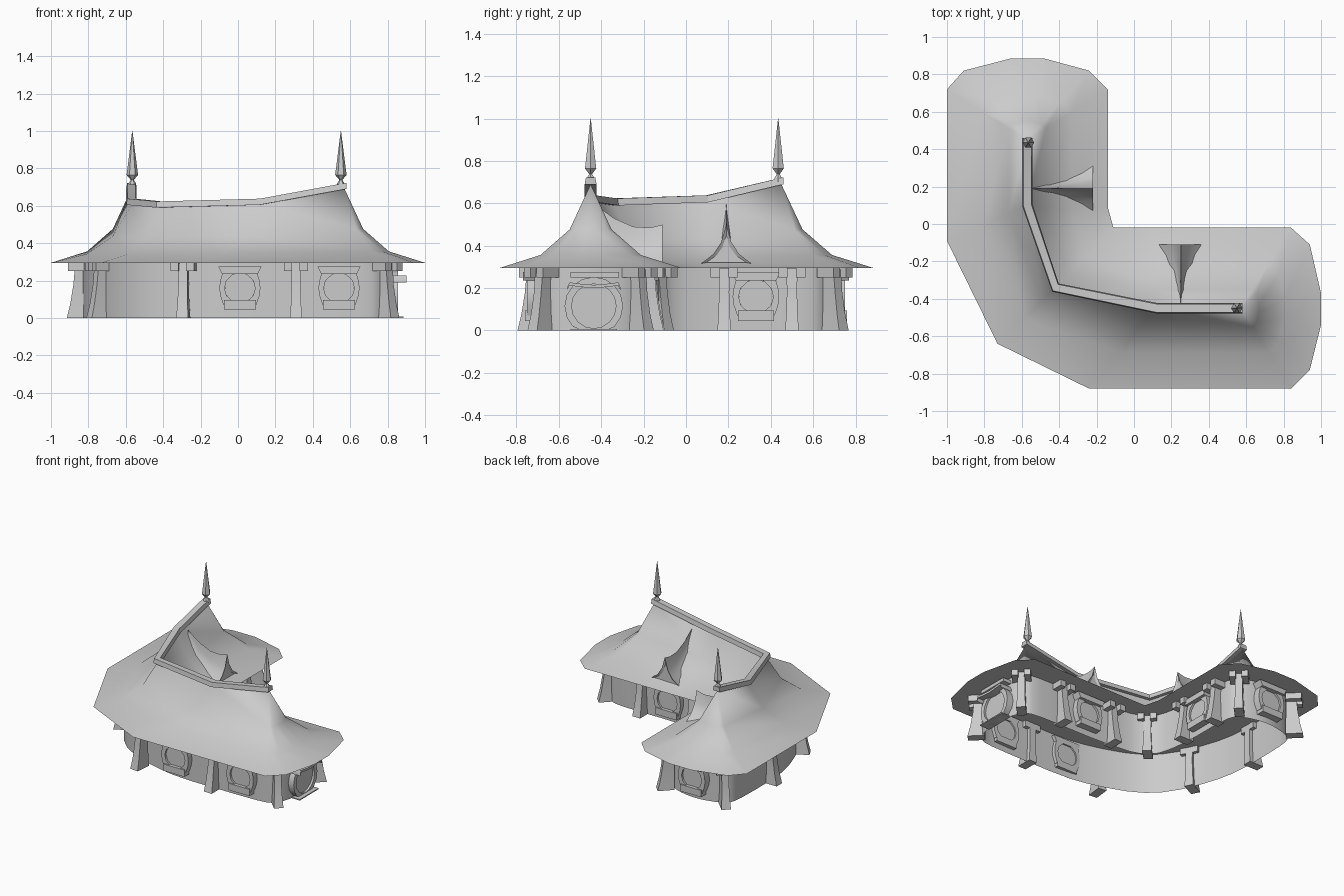
import bpy, bmesh
from math import radians, pi, cos, sin
from mathutils import Matrix, Vector

if "Cube" in bpy.data.objects:
    bpy.data.objects.remove(bpy.data.objects["Cube"])


def make(name, verts, faces, angle=35):
    me = bpy.data.meshes.new(name)
    me.from_pydata([tuple(v) for v in verts], [], faces)
    bm = bmesh.new()
    bm.from_mesh(me)
    bmesh.ops.remove_doubles(bm, verts=bm.verts, dist=0.0005)
    bmesh.ops.recalc_face_normals(bm, faces=bm.faces)
    bm.to_mesh(me)
    bm.free()
    ob = bpy.data.objects.new(name, me)
    bpy.context.collection.objects.link(ob)
    bpy.ops.object.select_all(action='DESELECT')
    ob.select_set(True)
    bpy.context.view_layer.objects.active = ob
    bpy.ops.object.shade_smooth_by_angle(angle=radians(angle))
    return ob


def loft(name, rings, closed=True, caps=False, angle=35, place=None):
    n = len(rings[0])
    verts = [Vector(v) for r in rings for v in r]
    if place:
        verts = [place @ v for v in verts]
    faces = [(i*n+j, i*n+(j+1) % n, (i+1)*n+(j+1) % n, (i+1)*n+j)
             for i in range(len(rings)-1) for j in range(n if closed else n-1)]
    if caps:
        faces += [tuple(range(n)), tuple(range((len(rings)-1)*n, len(rings)*n))]
    return make(name, verts, faces, angle)


def wall_frame(x, y, deg):
    # local x points out of the wall, local y runs along it
    return Matrix.Translation((x, y, 0)) @ Matrix.Rotation(radians(deg), 4, 'Z')


def box(name, place, x, y, z):
    rings = [[(x[0], y[0], h), (x[1], y[0], h), (x[1], y[1], h), (x[0], y[1], h)] for h in z]
    return loft(name, rings, caps=True, place=place)


def disc(name, place, r, z, depth, n=16):
    rings = [[(d, r*cos(2*pi*(i+.5)/n), z+r*sin(2*pi*(i+.5)/n)) for i in range(n)]
             for d in (-.02, depth)]
    return loft(name, rings, caps=True, place=place)


# Ridge line, and eave outline paired with the ridge point each one rises to
ridge = [Vector(p) for p in ((-.57, .45, .69), (-.57, .10, .605), (-.42, -.34, .59),
                             (.12, -.45, .605), (.57, -.45, .69))]
eave = [(-1, .72, 0), (-.91, .82, 0), (-.66, .885, 0), (-.48, .885, 0), (-.24, .82, 0),
        (-.14, .72, 0), (-.14, .09, 1), (-.11, -.02, 2), (.12, -.02, 3), (.84, -.02, 4),
        (.94, -.11, 4), (1, -.37, 4), (1, -.54, 4), (.94, -.78, 4), (.84, -.88, 4),
        (-.24, -.88, 3), (-.73, -.64, 2), (-1, -.09, 1)]


def ring(t, h):
    out = []
    for x, y, k in eave:
        p = Vector((x, y, .295)).lerp(ridge[k], t)
        p.z = .295 + (ridge[k].z - .295)*h
        out.append(p)
    return out


# Concave sweeping roof, closed by a flat soffit across the eaves
roof = [ring(t, h) for t, h in ((0, 0), (.45, .155), (.77, .46), (1, 1))]
loft("roof", roof, angle=60)
soffit = make("soffit", roof[0], [tuple(range(len(eave)))])
soffit.data.flip_normals() if soffit.data.polygons[0].normal.z > 0 else None

# Walls, rounded at the corners by cutting the plan's corners twice
plan = [Vector((p.x, p.y)) for p in ring(.4, 0)]
for _ in range(2):
    fine = []
    for i, p in enumerate(plan):
        q = plan[(i+1) % len(plan)]
        if (q-p).length < .06:
            fine.append((p+q)/2)
        else:
            d = min(.25, .12/(q-p).length)
            fine += [p.lerp(q, d), q.lerp(p, d)]
    plan = fine
loft("walls", [[(p.x, p.y, z) for p in plan] for z in (0, .297)], angle=60)

# Ridge cap
rings = []
for i, p in enumerate(ridge):
    d = (ridge[min(i+1, 4)] - ridge[max(i-1, 0)]).to_2d().normalized()
    s = Vector((-d.y, d.x, 0))
    e = Vector((d.x, d.y, 0)) * (-.01 if i == 0 else .01 if i == 4 else 0)
    rings.append([p + e + s*w + Vector((0, 0, z))
                  for w, z in ((-.028, 0), (-.022, .033), (.022, .033), (.028, 0))])
loft("ridge_cap", rings, caps=True, angle=15)

# Spear finials on the ridge ends
for x, y in ((-.565, .435), (.55, -.45)):
    loft("finial", [[(x+r*cos(i*pi/3), y+r*sin(i*pi/3), z) for i in range(6)]
                    for r, z in ((.022, .70), (.02, .72), (.008, .738), (.031, .765), (.028, .785), (.001, 1.0))],
         caps=True, angle=25)

# Swept dormers on the courtyard slopes
for x, y, deg in ((-.54, .19, 0), (.25, -.43, 90)):
    m = wall_frame(x, y, deg)
    rings = []
    for out, half, top, base in ((0, .006, .595, .55), (.09, .022, .53, .42), (.18, .045, .49, .36),
                                 (.26, .08, .485, .33), (.32, .12, .50, .315)):
        rings.append([(out, s*half*w, base+(top-base)*h) for s, w, h in
                      ((-1, 1, 0), (-1, .5, .25), (-1, .2, .55), (1, 0, 1),
                       (1, .2, .55), (1, .5, .25), (1, 1, 0))])
    lip, back = [[(d, b*.8, .32+(c-.315)*.7) for a, b, c in rings[-1]] for d in (.31, .28)]
    loft("dormer_roof", rings + [lip], closed=False, angle=50, place=m)
    loft("dormer_gable", [lip, back], caps=True, place=m)


# Flared buttress posts with paired eave brackets
def post(x, y, deg):
    m = wall_frame(x, y, deg)
    rings = []
    for z, out, w in ((0, .085, .032), (.08, .066, .027), (.18, .05, .024), (.293, .04, .026)):
        rings.append([(-.03, -w, z), (out, -w, z), (out, w, z), (-.03, w, z)])
    loft("post", rings, caps=True, place=m)
    for s in (-.042, .042):
        box("eave_bracket", m, (-.03, .078), (s-.022, s+.022), (.25, .294))


for p in ((-.29, -.70, -96), (.31, -.71, -90), (.78, -.665, -45), (.78, -.235, 45),
          (.48, -.19, 90), (.05, -.185, 90), (-.24, -.14, 45), (-.31, .18, 0), (-.31, .50, 0),
          (-.345, .685, 45), (-.79, .685, 135), (-.83, .22, 180), (-.72, -.27, 207)):
    post(*p)


# Round windows with jambs, lintel and sill
def window(x, y, deg):
    m = wall_frame(x, y, deg)
    disc("window_pane", m, .082, .16, .025)
    for s in (-1, 1):
        rings = []
        for z, a in ((.07, .07), (.12, .087), (.16, .092), (.20, .087), (.25, .072)):
            c = (.082**2 - min(.08, abs(z-.16))**2)**.5
            rings.append([(-.03, s*c, z), (.04, s*c, z), (.04, s*(a+.018), z), (-.03, s*(a+.018), z)])
        loft("window_jamb", rings, caps=True, place=m)
    loft("window_lintel", [[(-.03, -w, z), (.06, -w, z), (.06, w, z), (-.03, w, z)]
                           for w, z in ((.095, .235), (.115, .275))], caps=True, place=m)
    box("window_sill", m, (-.03, .05), (-.085, .085), (.045, .095))


for w in ((.01, -.71, -90), (.54, -.71, -90), (.26, -.19, 90), (-.31, .33, 0), (-.57, .71, 90)):
    window(*w)

# Round door on the end of the long wing
m = wall_frame(.825, -.435, 0)
n = 16
arc = [(cos(2*pi*i/n), sin(2*pi*i/n)) for i in range(n+1)]
loft("door_surround", [[(d, r*c, max(0, .115+r*s)) for d, r in
                        ((-.02, .138), (.03, .138), (.03, .105), (-.02, .105))] for c, s in arc], place=m)
disc("door_panel", m, .107, .115, .015)
loft("door_hood", [[(-.02, y, z), (.075, y, z), (.075, y, z+.015), (-.02, y, z+.015)]
                   for y, z in ((-.125, .19), (-.115, .212), (-.06, .205), (0, .20), (.06, .205), (.115, .212), (.125, .19))],
     caps=True, place=m)
box("door_lintel", m, (-.02, .05), (-.11, .12), (.25, .275))
box("door_step", m, (-.02, .06), (-.11, .11), (0, .008))
